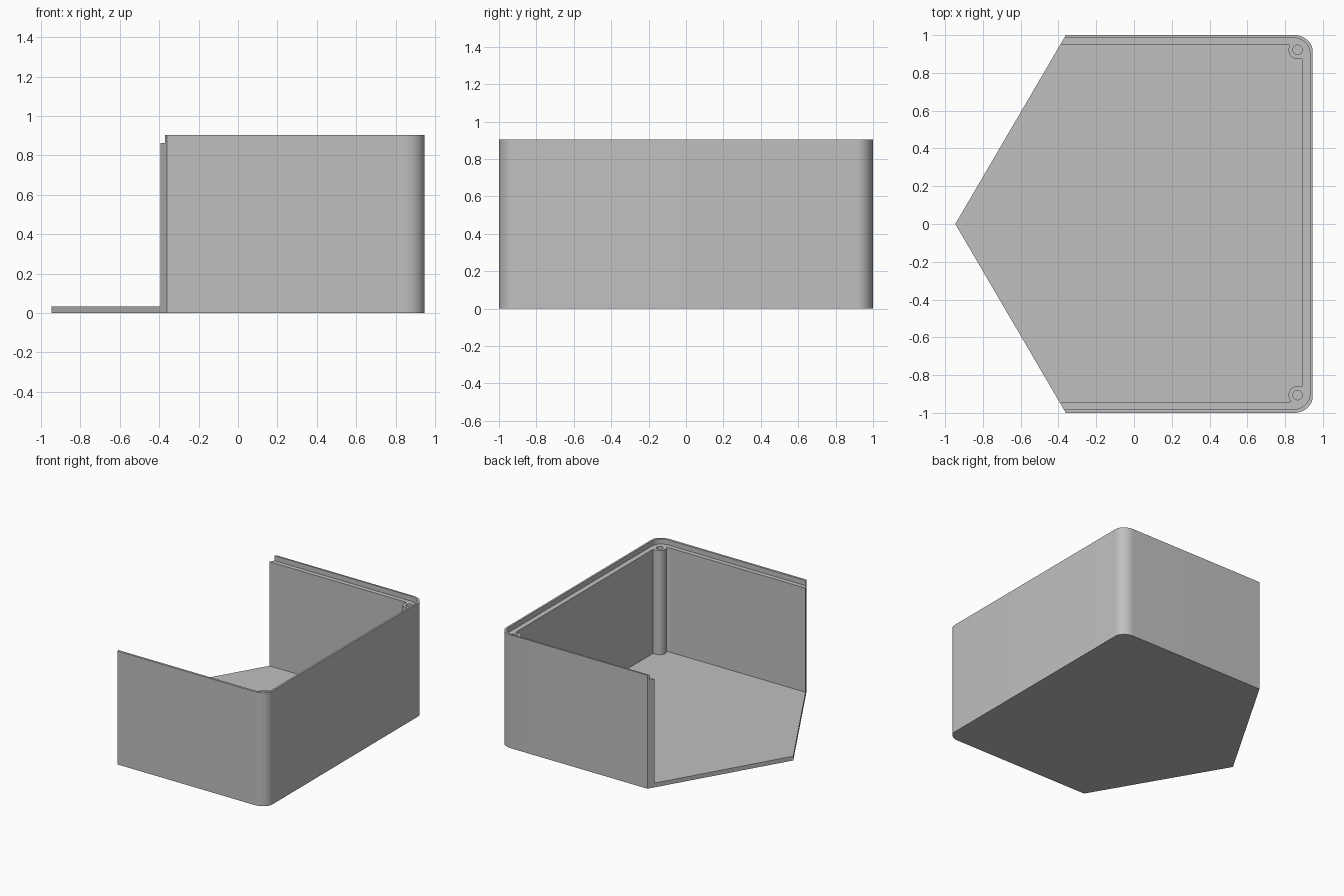
import bpy, bmesh, math

cube = bpy.data.objects.get("Cube")
if cube:
    bpy.data.objects.remove(cube)

grey = bpy.data.materials.new("plain grey")
grey.use_nodes = True
grey.diffuse_color = (0.53, 0.53, 0.53, 1)
grey.node_tree.nodes["Principled BSDF"].inputs["Base Color"].default_value = (0.53, 0.53, 0.53, 1)

HEIGHT, LEDGE, FLOOR = 0.904, 0.864, 0.034
POSTS = [(0.866, 0.922), (0.866, -0.906)]


def prism(name, points, z0, z1):
    """Straight-sided solid over a counter-clockwise outline."""
    bm = bmesh.new()
    base = bm.faces.new([bm.verts.new((x, y, z0)) for x, y in points])
    side = bmesh.ops.extrude_face_region(bm, geom=[base])["geom"]
    bmesh.ops.translate(bm, vec=(0, 0, z1 - z0),
                        verts=[v for v in side if isinstance(v, bmesh.types.BMVert)])
    bmesh.ops.recalc_face_normals(bm, faces=bm.faces)
    mesh = bpy.data.meshes.new(name)
    bm.to_mesh(mesh)
    bm.free()
    mesh.materials.append(grey)
    obj = bpy.data.objects.new(name, mesh)
    bpy.context.collection.objects.link(obj)
    return obj


def arc(cx, cy, rx, ry, start, end, steps=12):
    angles = [math.radians(start + (end - start) * i / steps) for i in range(steps + 1)]
    return [(cx + rx * math.cos(a), cy + ry * math.sin(a)) for a in angles]


def rounded_end(x, y_low, y_high, rx, ry):
    """The two rounded corners on the +x side."""
    return (arc(x - rx, y_low + ry, rx, ry, -90, 0)
            + arc(x - rx, y_high - ry, rx, ry, 0, 90))


def combine(target, tool, operation):
    mod = target.modifiers.new(tool.name, 'BOOLEAN')
    mod.operation, mod.solver, mod.object = operation, 'EXACT', tool
    bpy.context.view_layer.update()
    graph = bpy.context.evaluated_depsgraph_get()
    mesh = bpy.data.meshes.new_from_object(target.evaluated_get(graph))
    target.modifiers.clear()
    target.data = mesh
    bpy.data.objects.remove(tool)


# Solid body: rounded back end, pointed open end
body = prism("open_box", [(-0.946, 0), (-0.361, -1)]
             + rounded_end(0.946, -1, 1, 0.1, 0.085) + [(-0.361, 1)], 0, HEIGHT)

# Main cavity and the wider rebate that leaves a thin raised lip
cavity = [(-1.5, -0.946)] + rounded_end(0.891, -0.946, 0.951, 0.1, 0.085) + [(-1.5, 0.951)]
rebate = [(-1.5, -0.982)] + rounded_end(0.931, -0.982, 0.986, 0.09, 0.08) + [(-1.5, 0.986)]
combine(body, prism("cavity", cavity, FLOOR, 1.2), 'DIFFERENCE')
combine(body, prism("rebate", rebate, LEDGE, 1.2), 'DIFFERENCE')

# Corner screw posts, each merged into the wall and drilled
for x, y in POSTS:
    s = 1 if y > 0 else -1
    outline = arc(x, y, 0.048, 0.048, 180, 270) + [(0.905, y - 0.048), (0.905, y)]
    outline += arc(x, y, 0.048, 0.048, 45, 180)
    if s < 0:
        outline = [(px, 2 * y - py) for px, py in reversed(outline)]
    combine(body, prism("post", outline, FLOOR / 2, LEDGE), 'UNION')
    hole = arc(x, y, 0.025, 0.025, 0, 345, 23)
    combine(body, prism("hole", hole, 0.1, 1.2), 'DIFFERENCE')

bpy.ops.object.select_all(action='DESELECT')
body.select_set(True)
bpy.context.view_layer.objects.active = body
bpy.ops.object.shade_smooth_by_angle(angle=math.radians(25))
